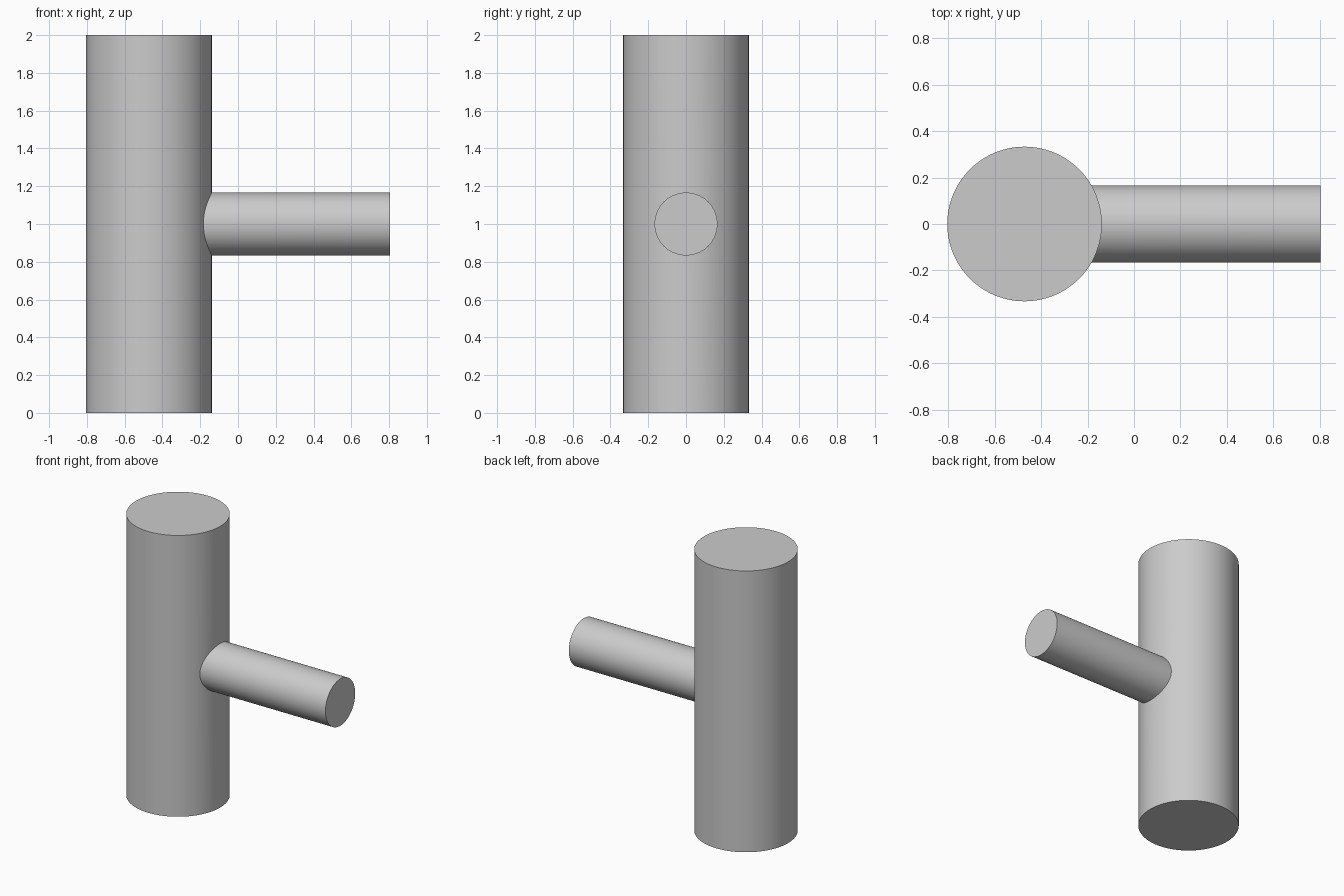
import bpy
import math

if "Cube" in bpy.data.objects:
    bpy.data.objects.remove(bpy.data.objects["Cube"])

COLUMN_X, COLUMN_R, HEIGHT = -0.472, 1 / 3, 2.0
BRANCH_END, BRANCH_R = 0.805, 1 / 6


def cylinder(name, radius, depth, location, rotation=(0, 0, 0)):
    bpy.ops.mesh.primitive_cylinder_add(vertices=128, radius=radius, depth=depth,
                                        location=location, rotation=rotation)
    obj = bpy.context.object
    obj.name = name
    return obj


# Side branch, starting at the column axis
length = BRANCH_END - COLUMN_X
branch = cylinder("side_branch", BRANCH_R, length,
                  (COLUMN_X + length / 2, 0, HEIGHT / 2), (0, math.pi / 2, 0))

# Upright column, joined with the branch into one solid
column = cylinder("column_with_branch", COLUMN_R, HEIGHT, (COLUMN_X, 0, HEIGHT / 2))
union = column.modifiers.new("join_branch", 'BOOLEAN')
union.operation = 'UNION'
union.solver = 'EXACT'
union.object = branch
bpy.ops.object.modifier_apply(modifier=union.name)
bpy.data.objects.remove(branch)

# Smooth sides with crisp rims and joint
bpy.ops.object.shade_smooth_by_angle(angle=math.radians(25))
